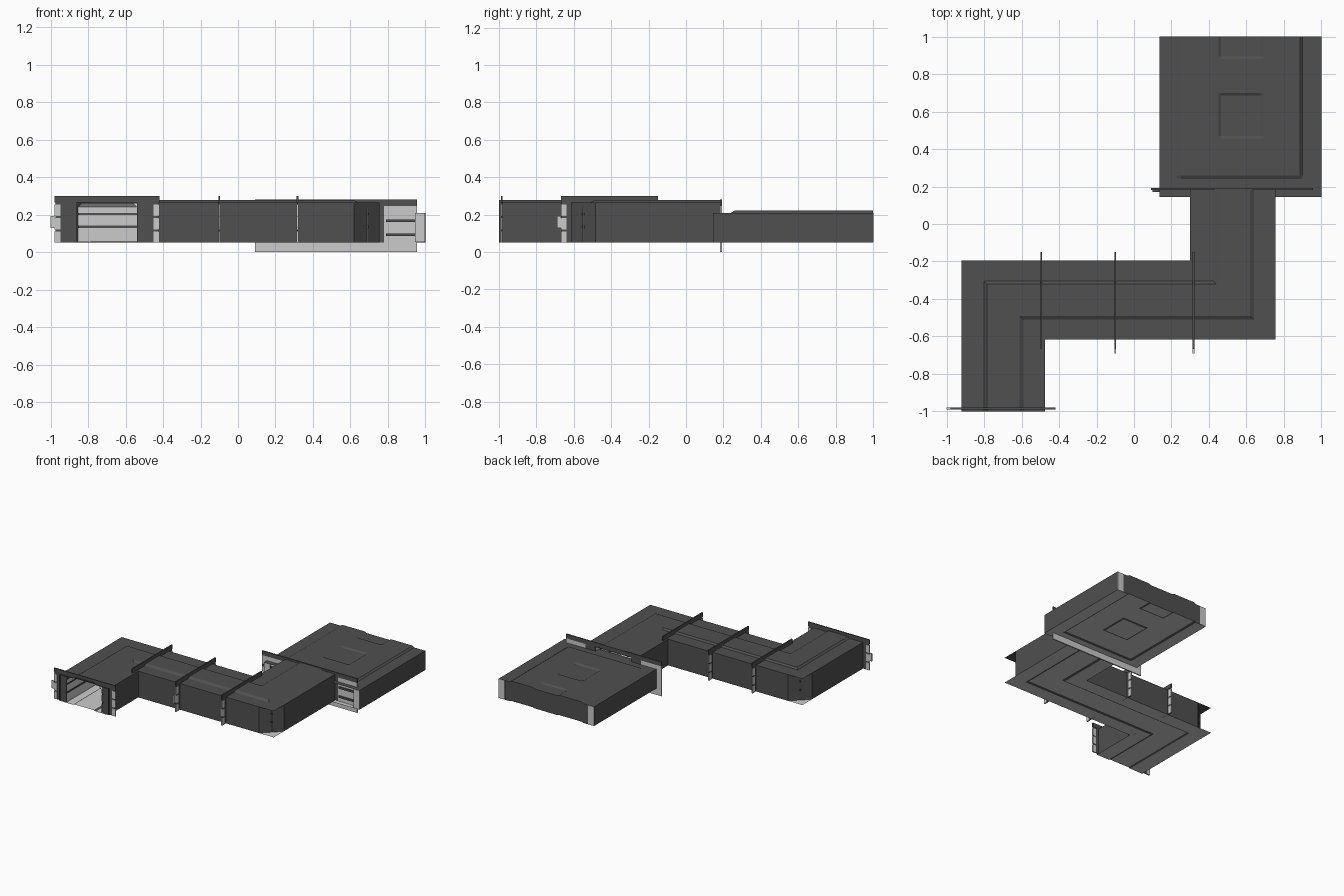
import bpy
from mathutils import Vector

if "Cube" in bpy.data.objects:
    bpy.data.objects.remove(bpy.data.objects["Cube"])

DARK = bpy.data.materials.new("dark_metal")
DARK.diffuse_color = (.08, .08, .08, 1)
DARK.use_nodes = True
DARK.node_tree.nodes["Principled BSDF"].inputs["Base Color"].default_value = DARK.diffuse_color
LIGHT = bpy.data.materials.new("light_metal")
LIGHT.diffuse_color = (.8, .8, .8, 1)
LIGHT.use_nodes = True
LIGHT.node_tree.nodes["Principled BSDF"].inputs["Base Color"].default_value = LIGHT.diffuse_color


def add(name, verts, faces, dark=False):
    me = bpy.data.meshes.new(name)
    me.from_pydata([tuple(v) for v in verts], [], faces)
    me.update()
    if dark:
        me.materials.append(DARK)
    ob = bpy.data.objects.new(name, me)
    bpy.context.collection.objects.link(ob)
    return ob


def loft(name, rows, dark=False):
    """Quad surface through rows holding equal point counts."""
    n = len(rows[0])
    verts = [p for r in rows for p in r]
    faces = [(j * n + i, j * n + i + 1, (j + 1) * n + i + 1, (j + 1) * n + i)
             for j in range(len(rows) - 1) for i in range(n - 1)]
    return add(name, verts, faces, dark)


def box(name, lo, hi, dark=False):
    verts = [(x, y, z) for x in (lo[0], hi[0]) for y in (lo[1], hi[1]) for z in (lo[2], hi[2])]
    faces = [(0, 1, 3, 2), (4, 6, 7, 5), (0, 4, 5, 1), (2, 3, 7, 6), (0, 2, 6, 4), (1, 5, 7, 3)]
    return add(name, verts, faces, dark)


def wall(name, path, z0, z1, dark=False):
    """Vertical wall facing the right-hand side of its path."""
    return loft(name, [[(x, y, z0) for x, y in path], [(x, y, z1) for x, y in path]], dark)


def inset(path, d):
    """Move a path to its right with mitred corners."""
    pts = [Vector(p) for p in path]
    dirs = [(b - a).normalized() for a, b in zip(pts, pts[1:])]
    nor = [Vector((t.y, -t.x)) for t in dirs]
    out = []
    for i, p in enumerate(pts):
        a, b = nor[max(i - 1, 0)], nor[min(i, len(nor) - 1)]
        m = a + b
        out.append(tuple(p + m * (2 * d / m.dot(m))))
    return out


def darken_slopes(ob):
    """Light floor whose sloping groove faces are dark."""
    ob.data.materials.append(LIGHT)
    ob.data.materials.append(DARK)
    for p in ob.data.polygons:
        p.material_index = int(abs(p.normal.z) < .995)


# Corridor shell: stepped roof and floor strips following the Z-shaped route
Y0, Y1 = -1.0, 0.185
route = [(-.92, -.195, .30, 0), (-.80, -.305, .42, 0), (-.785, -.32, .44, 1),
         (-.61, -.49, .62, 1), (-.59, -.51, .64, 0), (-.475, -.615, .755, 0)]


def strip(xa, yb, xc, z):
    return [(xa, Y0, z), (xa, yb, z), (xc, yb, z), (xc, Y1, z)]


loft("corridor_roof", [strip(a, b, c, .265 + .012 * k) for a, b, c, k in route], True)
darken_slopes(loft("corridor_floor", [strip(a, b, c, .05 + .006 * k) for a, b, c, k in route[::-1]]))

# Dark outer walls with cut corners, light banded panels inside them
left = [(-.92, Y0), (-.92, -.32), (-.79, -.195), (.30, -.195), (.30, Y1)]
right = [(.755, Y1), (.755, -.485), (.62, -.615), (-.475, -.615), (-.475, Y0)]
left_square = [(-.92, Y0), (-.92, -.195), (.30, -.195), (.30, Y1)]
right_square = [(.755, Y1), (.755, -.615), (-.475, -.615), (-.475, Y0)]
for side, path, square in (("left", left, left_square), ("right", right, right_square)):
    wall(side + "_corridor_wall", path, .05, .265, True)
    inner, slope = inset(square, .065), inset(square, .085)
    wall(side + "_lower_panel", inner, .055, .128)
    wall(side + "_middle_panel", inner, .143, .198)
    loft(side + "_upper_panel", [[(x, y, z) for x, y in p] for p, z in
                                 ((inner, .21), (inner, .24), (slope, .262))])
    for i, (z0, z1) in enumerate(((.128, .143), (.198, .21))):
        wall(f"{side}_panel_groove_{i}", inset(square, .06), z0, z1, True)


# Bulkhead frames: dark top bar and posts, light side flanges
def frame(name, axis, at, lo, hi, inner, zb, zt):
    def part(label, u0, u1, z0, z1, t=.005, dark=False):
        if axis == "x":
            box(f"{name}_{label}", (at - t, u0, z0), (at + t, u1, z1), dark)
        else:
            box(f"{name}_{label}", (u0, at - t, z0), (u1, at + t, z1), dark)
    part("top", lo, hi, zt - .035, zt, dark=True)
    h = zt - .035 - zb
    for s, (edge, inn) in enumerate(((lo, inner[0]), (hi, inner[1]))):
        d = -1 if s == 0 else 1
        a, b = sorted((edge, edge - d * .03))
        c, e = sorted((edge - d * .003, inn))
        part(f"post_{s}", c, e, zb, zt - .035, .003, True)
        for k in range(3):
            z = zb + h * k / 3
            part(f"flange_{s}_{k}", a, b, z, z + h / 3 - .012)
    part("latch", lo - .022, lo, zb + h * .37, zb + h * .66)


frame("entry_frame", "y", -.985, -.978, -.42, (-.86, -.54), .05, .30)
for i, x in enumerate((-.495, -.10, .318)):
    frame(f"corridor_frame_{i}", "x", x, -.668, -.15, (-.56, -.25), .05, .30)

# Room doorway frame: lower plate, side plates with ledges, posts, top bar
box("doorway_sill", (.09, .182, 0), (.955, .192, .05))
box("doorway_top", (.09, .182, .245), (.955, .192, .28), True)
for n, a, b, c, d in (("left", .09, .275, .275, .36), ("right", .78, .955, .69, .78)):
    box(n + "_doorway_plate", (a, .182, .05), (b, .192, .245))
    box(n + "_doorway_post", (c, .182, .05), (d, .192, .245), True)
    for i, z in enumerate((.085, .16)):
        box(f"{n}_doorway_ledge_{i}", (a + .01, .172, z), (b - .01, .182, z + .015), True)

# Room shell: recessed panels pressed into the roof and floor
xs = [.135, .23, .25, .45, .465, .675, .69, .885, .9, 1.0]
ys = [.145, .24, .26, .455, .47, .685, .70, .88, .895, 1.0]


def level(x, y):
    if not (.25 <= x <= .885 and y >= .26):
        return 0
    recess = .465 <= x <= .675 and (.47 <= y <= .685 or y >= .895)
    return .2 if recess else 1


def sheet(z, amp, order):
    return [[(x, y, z + amp * level(x, y)) for y in ys] for x in order]


roof = sheet(.21, .011, xs)
floor = sheet(.052, .006, xs[::-1])
loft("room_roof", roof, True)
darken_slopes(loft("room_floor", floor))
loft("room_end_wall", [[r[-1] for r in floor[::-1]], [r[-1] for r in roof]], True)
wall("room_left_wall", [(.135, .145), (.135, 1.0)], .052, .21, True)
wall("room_right_wall", [(1.0, 1.0), (1.0, .145)], .052, .21, True)

# Room corner ribs and inner side panels
for n, a, b in (("left", .136, .19), ("right", .945, .999)):
    for e, y in (("front", .146), ("back", .9955)):
        box(f"{n}_{e}_rib", (a, y, .053), (b, y + .006, .209))
for i, (z0, z1) in enumerate(((.06, .1), (.112, .152), (.164, .203))):
    wall(f"room_left_panel_{i}", [(.17, .2), (.17, .98)], z0, z1)
    wall(f"room_right_panel_{i}", [(.965, .98), (.965, .2)], z0, z1)
